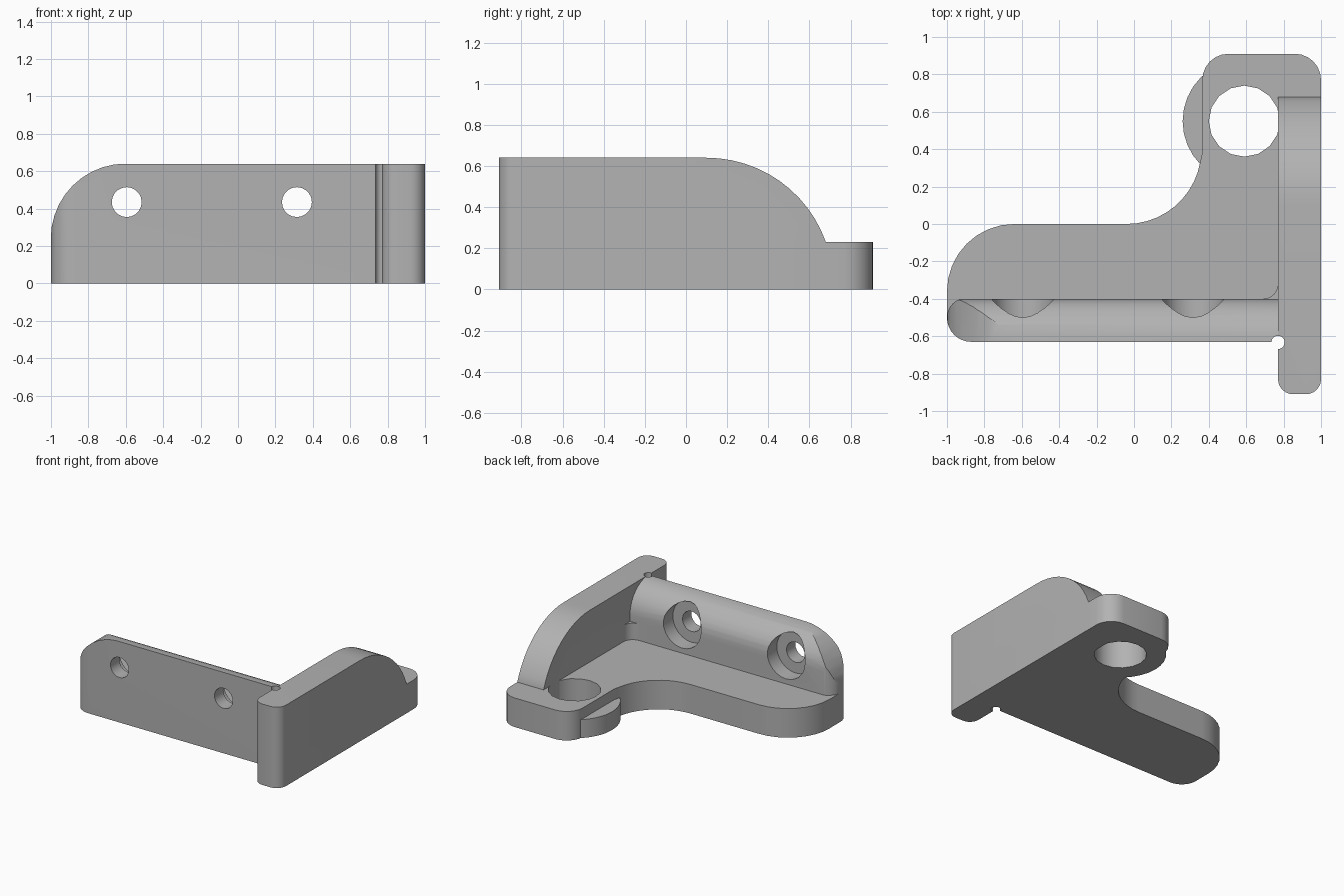
import bpy, bmesh
from math import sin, cos, radians

cube = bpy.data.objects.get("Cube")
if cube:
    bpy.data.objects.remove(cube, do_unlink=True)

PLACE = {
    "x": lambda a, b, h: (h, a, b),
    "y": lambda a, b, h: (a, h, b),
    "z": lambda a, b, h: (a, b, h),
}


def arc(ca, cb, r, start, end, steps=8):
    angles = [radians(start + (end - start) * i / steps) for i in range(steps + 1)]
    return [(ca + r * cos(t), cb + r * sin(t)) for t in angles]


def circle(ca, cb, r, sides):
    return arc(ca, cb, r, 0, 360, sides)[:-1]


def prism(name, outline, axis, low, high):
    """Extrude a closed outline along one axis."""
    bm = bmesh.new()
    face = bm.faces.new([bm.verts.new(PLACE[axis](a, b, low)) for a, b in outline])
    top = bmesh.ops.extrude_face_region(bm, geom=[face])["geom"]
    verts = [v for v in top if isinstance(v, bmesh.types.BMVert)]
    bmesh.ops.translate(bm, verts=verts, vec=PLACE[axis](0, 0, high - low))
    bmesh.ops.recalc_face_normals(bm, faces=bm.faces)
    mesh = bpy.data.meshes.new(name)
    bm.to_mesh(mesh)
    bm.free()
    obj = bpy.data.objects.new(name, mesh)
    bpy.context.collection.objects.link(obj)
    return obj


def combine(target, other, operation):
    """Apply a boolean and discard the second solid."""
    mod = target.modifiers.new("combine", "BOOLEAN")
    mod.operation, mod.solver, mod.object = operation, "EXACT", other
    bpy.context.view_layer.objects.active = target
    bpy.ops.object.modifier_apply(modifier=mod.name)
    bpy.data.objects.remove(other, do_unlink=True)


HEIGHT, BASE = 0.64, 0.23

# Base plate with a swept inner corner and a rounded rear tab
outline = [(-1, -0.5)]
outline += arc(-0.64, -0.36, 0.36, 180, 90)
outline += arc(-0.04, 0.4, 0.4, 270, 350, 10)
outline += [(0.365, 0.38)]
outline += arc(0.505, 0.77, 0.14, 180, 90, 6)
outline += arc(0.86, 0.77, 0.14, 90, 0, 6)
outline += [(1, 0.6), (0.9, 0.5), (0.9, -0.5)]
bracket = prism("bracket", outline, "z", 0, BASE)

# Low round lug and the large vertical hole through it
combine(bracket, prism("lug", circle(0.59, 0.55, 0.33, 32), "z", 0, 0.145), "UNION")
combine(bracket, prism("pin_hole", circle(0.59, 0.55, 0.19, 16), "z", -0.1, 0.5), "DIFFERENCE")

# Front wall: rounded back edge, rounded upper corner, rounded end
section = [(-0.7, 0), (-0.7, HEIGHT)] + arc(-0.63, 0.41, 0.23, 90, 0, 10) + [(-0.4, 0)]
wall = prism("front_wall", section, "x", -1.1, 0.8)
plan = arc(-0.87, -0.5, 0.13, 270, 180) + arc(-0.895, -0.5, 0.105, 180, 90)[1:]
plan += [(0.9, -0.395), (0.9, -0.63)]
combine(wall, prism("wall_plan", plan, "z", -0.1, 0.8), "INTERSECT")
face = [(-1.001, -0.1)] + arc(-0.6, 0.24, 0.401, 180, 90, 10) + [(0.9, 0.641), (0.9, -0.1)]
combine(wall, prism("wall_face", face, "y", -0.8, -0.2), "INTERSECT")

# Counterbored screw holes
for x in (-0.595, 0.315):
    combine(wall, prism("screw_hole", circle(x, 0.435, 0.08, 20), "y", -0.8, -0.2), "DIFFERENCE")
    combine(wall, prism("counterbore", circle(x, 0.435, 0.165, 24), "y", -0.52, -0.2), "DIFFERENCE")
combine(bracket, wall, "UNION")

# Side wall: sloping arc at the back, rounded vertical edges at the front
section = [(-1, 0), (-1, HEIGHT)] + arc(0.1, 0.025, 0.615, 90, 19.5, 12) + [(0.68, 0)]
side = prism("side_wall", section, "x", 0.7, 1.1)
plan = arc(0.85, -0.83, 0.08, 180, 270, 6) + arc(0.92, -0.83, 0.08, 270, 360, 6)
plan += [(1, 0.8), (0.77, 0.8)]
combine(side, prism("side_plan", plan, "z", -0.1, 0.8), "INTERSECT")
combine(bracket, side, "UNION")

# Small corner fillet and the relief groove between the walls
fillet = arc(0.69, -0.32, 0.08, 270, 360, 6) + [(0.79, -0.32), (0.79, -0.42), (0.69, -0.42)]
combine(bracket, prism("corner_fillet", fillet, "z", 0.2, 0.36), "UNION")
combine(bracket, prism("relief_groove", circle(0.77, -0.633, 0.036, 14), "z", -0.1, 0.8), "DIFFERENCE")

# Plain grey finish
grey = bpy.data.materials.new("plain_grey")
grey.use_nodes = True
colour = (0.45, 0.45, 0.45, 1)
grey.diffuse_color = colour
grey.node_tree.nodes["Principled BSDF"].inputs["Base Color"].default_value = colour
bracket.data.materials.clear()
bracket.data.materials.append(grey)
for poly in bracket.data.polygons:
    poly.material_index = 0

bpy.ops.object.select_all(action="DESELECT")
bracket.select_set(True)
bpy.context.view_layer.objects.active = bracket
bpy.ops.object.shade_smooth_by_angle(angle=radians(30))
